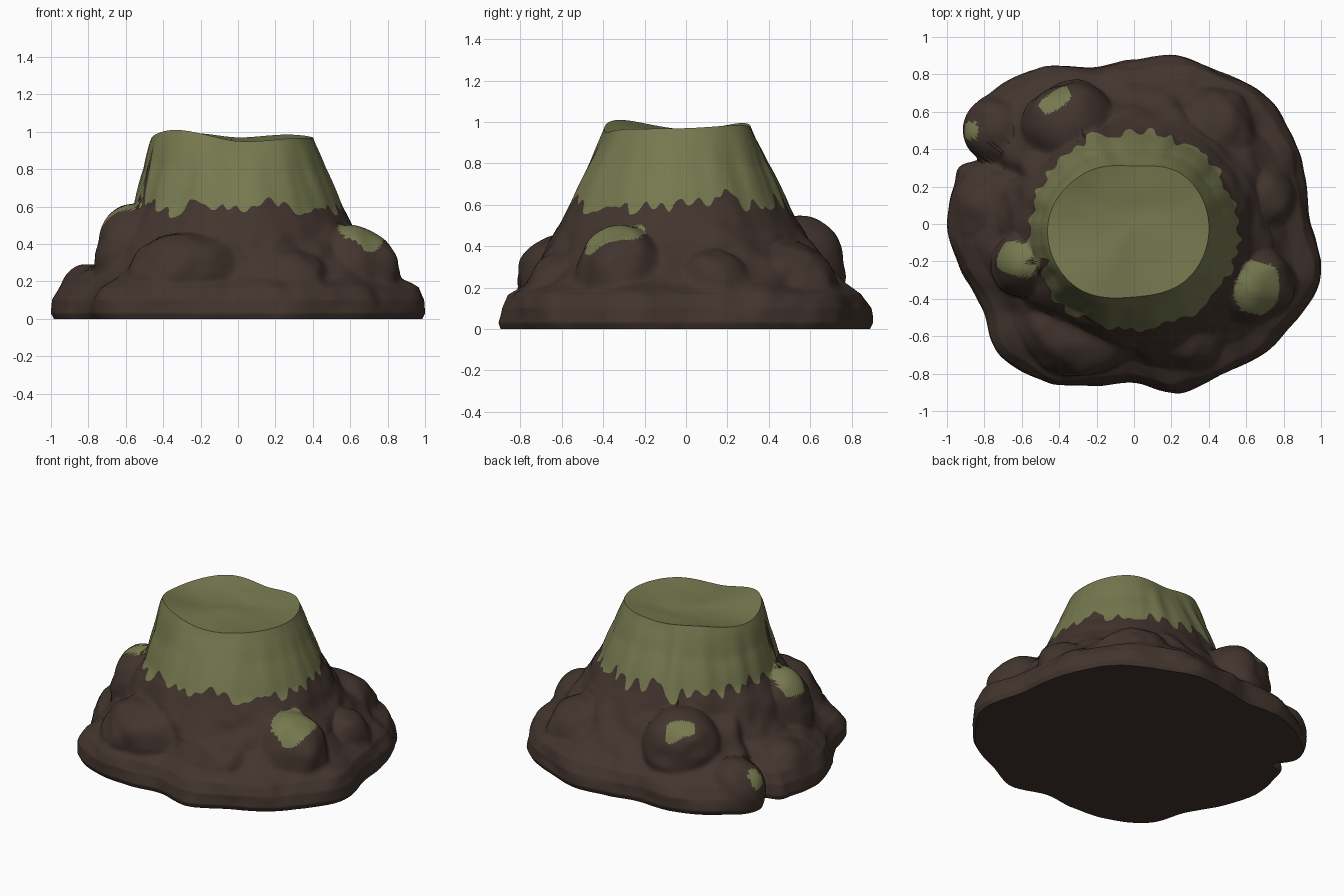
import bpy, bmesh, math
from mathutils import Vector, noise

cube = bpy.data.objects.get("Cube")
if cube:
    bpy.data.objects.remove(cube, do_unlink=True)


def material(name, rgb):
    m = bpy.data.materials.new(name)
    m.use_nodes = True
    m.diffuse_color = (*rgb, 1)
    m.node_tree.nodes["Principled BSDF"].inputs["Base Color"].default_value = (*rgb, 1)
    return m


BROWN = material("brown rock", (0.055, 0.035, 0.027))
GREEN = material("moss green", (0.18, 0.19, 0.078))

# Plan outline and rim, sampled at even angles starting from +x
OUTLINE = [.95, .95, .97, .98, .94, .93, .88, .87, .97, 1.03, 1.04, .99,
           1.0, .96, .93, 1.0, .97, .90, .85, .94, .93, .98, 1.01, 1.04]
RIM_R = [.40, .37, .31, .38, .46, .46, .39, .41]
RIM_Z = [.97, .985, .97, .995, .965, 1.01, .95, .965]

# Boulders: centre and radii
BOULDERS = [((-.57, -.20, .33), (.20, .18, .28)),
            ((.61, -.31, .22), (.25, .22, .28)),
            ((-.34, .53, .29), (.25, .24, .26)),
            ((-.73, .50, .10), (.19, .18, .20)),
            ((-.80, .08, .08), (.18, .20, .21)),
            ((-.28, -.57, .24), (.32, .24, .22)),
            ((.27, -.58, .17), (.22, .20, .20)),
            ((.40, .50, .18), (.26, .23, .25)),
            ((.68, .13, .14), (.18, .19, .24))]

# Moss patches on boulders: x, y, half sizes, turn, lowest height
PATCHES = [(-.62, -.19, .12, .09, -.3, .48), (.66, -.34, .115, .135, -.2, .36),
           (-.42, .66, .09, .045, .6, .3), (-.87, .50, .035, .045, 0, .12)]

SEGMENTS, LOWER, UPPER, CAP = 360, 110, 14, 6


def cyclic(table, a):
    """Smooth periodic interpolation of evenly spaced samples."""
    n = len(table)
    t = (a / math.tau) % 1 * n
    i, f = int(t), t % 1
    p, q, r, s = (table[(i + k) % n] for k in (-1, 0, 1, 2))
    return q + f * (r - p + f * (2*p - 5*q + 4*r - s + f * (3*(q - r) + s - p))) / 2


def bump(a, centre, width):
    d = (a - math.radians(centre) + math.pi) % math.tau - math.pi
    return math.exp(-(d / width) ** 2)


def smooth_max(a, b, k):
    h = max(0, k - abs(a - b)) / k
    return max(a, b) + h * h * k / 4


def neck_radius(a):
    return .53 + .025 * math.cos(a) ** 2 - .035 * math.sin(a)


def drip_height(a):
    """Ragged lower edge of the moss, with rounded drips."""
    ragged = noise.noise(Vector((4 * math.cos(a), 4 * math.sin(a), 2)))
    fine = noise.noise(Vector((8 * math.cos(a), 8 * math.sin(a), 5)))
    drips = math.tanh(4 * fine) * .04
    return .60 + .06 * ragged + drips + .07 * bump(a, 20, .1) + .19 * bump(a, 203, .06)


def slope_profile(a):
    """Skirt and cone section as (elevation, radius, height)."""
    base = cyclic(OUTLINE, a) - .11 * bump(a, 157, .06)
    rim, top, neck = cyclic(RIM_R, a), cyclic(RIM_Z, a), neck_radius(a)
    pts = [(base * .985, 0), (base, .03), (base * .99, .1), (base * .95, .165),
           (base * .86, .22), (.5 * base + .245, .31), (neck + .065, .48),
           (neck, .6), (.55 * rim + .45 * neck, .8), (rim + .012, top - .03), (rim, top)]
    return [(math.atan2(z, r), r, z) for r, z in pts]


def add_boulders(direction, dist):
    """Blend the distance along a ray with the far side of each boulder."""
    for c, r in BOULDERS:
        d = Vector([direction[i] / r[i] for i in range(3)])
        o = Vector([c[i] / r[i] for i in range(3)])
        dd, od = d.dot(d), o.dot(d)
        disc = od * od - dd * (o.dot(o) - 1)
        if disc > 0:
            dist = smooth_max(dist, (od + math.sqrt(disc)) / dd, .035)
    return dist


def surface_point(a, phi, profile):
    for (p0, r0, z0), (p1, r1, z1) in zip(profile, profile[1:]):
        if phi <= p1 + 1e-6:
            f = (phi - p0) / (p1 - p0)
            r, z = r0 + f * (r1 - r0), z0 + f * (z1 - z0)
            break
    direction = Vector((math.cos(phi) * math.cos(a), math.cos(phi) * math.sin(a), math.sin(phi)))
    dist = add_boulders(direction, math.hypot(r, z))
    p = direction * dist
    # Uneven rock: broad lumps low down, faint flutes on the cone
    fade = min(1, max(0, (.62 - p.z) / .2)) * min(1, .25 + p.z * 4)
    lumps = noise.noise(p * 4.5) * .035 + noise.noise(p * 9) * .015
    flute = noise.noise(Vector((5 * math.cos(a), 5 * math.sin(a), p.z))) * .02
    rim_fade = min(1, max(0, (profile[-1][2] - p.z) * 5))
    return direction * (dist + lumps * fade + flute * (1 - fade) * rim_fade * (p.z > .3))


def in_patch(p):
    for x, y, sx, sy, turn, low in PATCHES:
        dx, dy = p.x - x, p.y - y
        u = (dx * math.cos(turn) + dy * math.sin(turn)) / sx
        v = (dy * math.cos(turn) - dx * math.sin(turn)) / sy
        if p.z > low and abs(u) ** 3 + abs(v) ** 3 < 1 + .4 * noise.noise(p * 9):
            return True
    return False


# Rings of vertices from the ground to the drip line, the rim and the hollow top
bm = bmesh.new()
columns = []
for s in range(SEGMENTS):
    a = math.tau * s / SEGMENTS
    profile = slope_profile(a)
    zd = drip_height(a)
    drip, rim = math.atan2(zd, neck_radius(a) + .6 * (.6 - zd)), profile[-1][0]
    angles = [drip * i / LOWER for i in range(LOWER)]
    angles += [drip + (rim - drip) * i / UPPER for i in range(UPPER + 1)]
    column = [surface_point(a, phi, profile) for phi in angles]
    edge = column[-1].copy()
    for i in range(1, CAP):
        f = 1 - i / CAP
        p = Vector((edge.x * f, edge.y * f, .945 + (edge.z - .945) * f ** 2))
        p.z += .02 * noise.noise(p * 6) * (1 - f)
        column.append(p)
    columns.append([bm.verts.new(p) for p in column])

rows = len(columns[0])
centre = bm.verts.new((0, 0, .945))
for s in range(SEGMENTS):
    left, right = columns[s], columns[(s + 1) % SEGMENTS]
    for i in range(rows - 1):
        face = bm.faces.new((left[i], right[i], right[i + 1], left[i + 1]))
        mossy = i >= LOWER or in_patch(face.calc_center_median())
        face.material_index = int(mossy)
    bm.faces.new((left[-1], right[-1], centre)).material_index = 1

# Flat underside
bm.faces.new([c[0] for c in reversed(columns)])
bmesh.ops.recalc_face_normals(bm, faces=bm.faces)

mesh = bpy.data.meshes.new("rocky_mound")
bm.to_mesh(mesh)
bm.free()
mesh.materials.append(BROWN)
mesh.materials.append(GREEN)
mound = bpy.data.objects.new("rocky_mound", mesh)
bpy.context.collection.objects.link(mound)
bpy.context.view_layer.objects.active = mound
mound.select_set(True)
bpy.ops.object.shade_smooth_by_angle(angle=math.radians(40))
